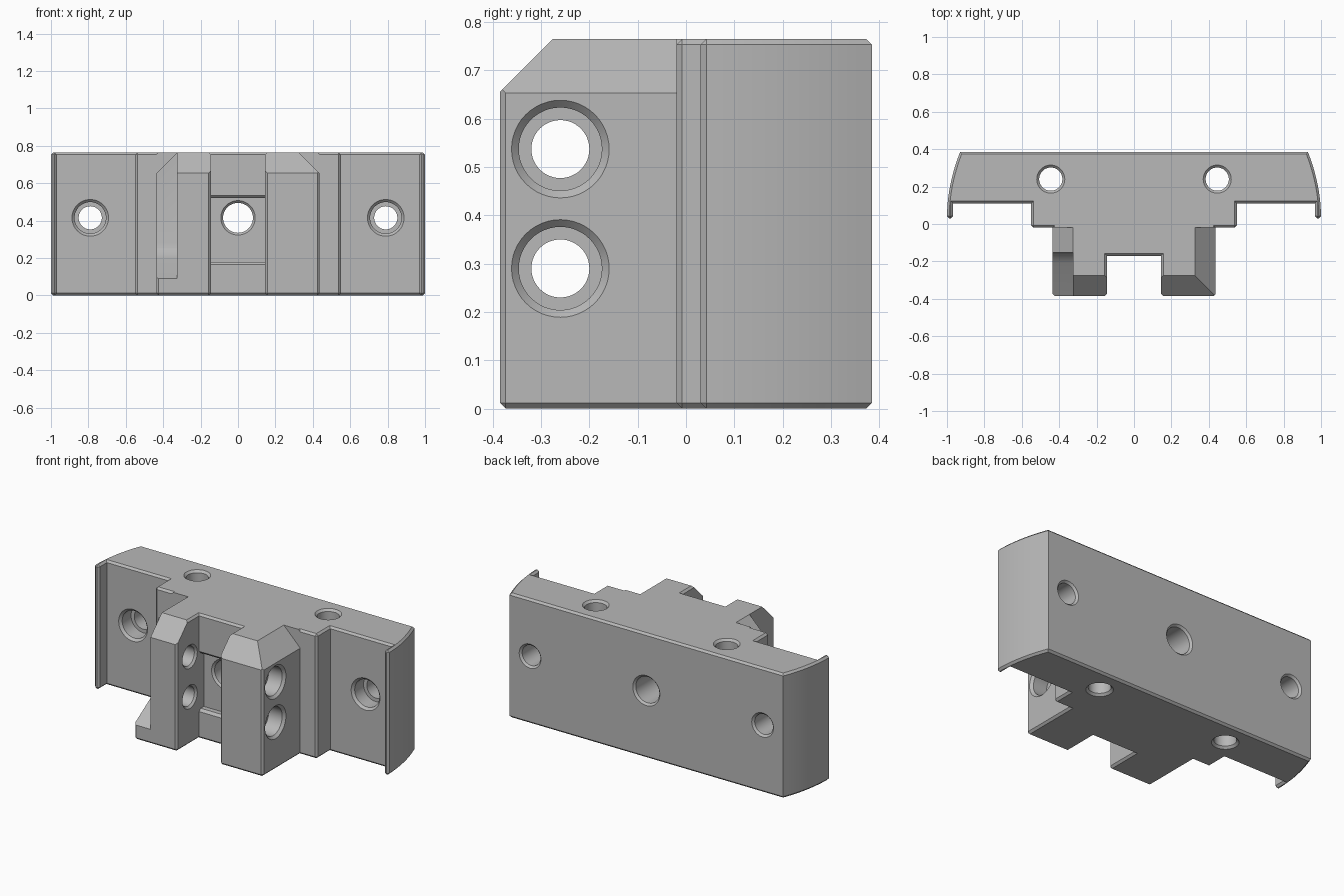
import bpy, bmesh, math
from mathutils import Vector

cube = bpy.data.objects.get("Cube")
if cube:
    bpy.data.objects.remove(cube, do_unlink=True)

H = 0.765        # overall height
BEV = 0.012      # small edge chamfer

grey = bpy.data.materials.new("light_grey")
grey.use_nodes = True
grey.diffuse_color = (0.48, 0.48, 0.48, 1)
grey.node_tree.nodes["Principled BSDF"].inputs["Base Color"].default_value = grey.diffuse_color


def finish(name, bm):
    bmesh.ops.recalc_face_normals(bm, faces=bm.faces)
    mesh = bpy.data.meshes.new(name)
    bm.to_mesh(mesh)
    bm.free()
    mesh.materials.append(grey)
    ob = bpy.data.objects.new(name, mesh)
    bpy.context.collection.objects.link(ob)
    return ob


def prism_bm(points, axis, lo, hi):
    """Extrude a 2D outline along an axis; the two free axes keep x, y, z order."""
    bm = bmesh.new()
    verts = []
    for p in points:
        c = list(p)
        c.insert("xyz".index(axis), lo)
        verts.append(bm.verts.new(c))
    face = bm.faces.new(verts)
    new = bmesh.ops.extrude_face_region(bm, geom=[face])["geom"]
    shift = Vector([hi - lo if a == axis else 0 for a in "xyz"])
    bmesh.ops.translate(bm, verts=[g for g in new if isinstance(g, bmesh.types.BMVert)], vec=shift)
    bmesh.ops.recalc_face_normals(bm, faces=bm.faces)
    return bm


def hole_bm(axis, a, b, steps, sides=48):
    """Turned cutter along an axis; steps are (position, radius)."""
    bm = bmesh.new()
    rings = []
    for t, r in steps:
        ring = []
        for i in range(sides):
            w = 2 * math.pi * i / sides
            c = [a + r * math.cos(w), b + r * math.sin(w)]
            c.insert("xyz".index(axis), t)
            ring.append(bm.verts.new(c))
        rings.append(ring)
    for r0, r1 in zip(rings, rings[1:]):
        for i in range(sides):
            j = (i + 1) % sides
            bm.faces.new((r0[i], r0[j], r1[j], r1[i]))
    bm.faces.new(rings[0])
    bm.faces.new(rings[-1])
    return bm


# Body outline seen from above: half of it, then mirrored
half = [(0.145, -0.17), (0.145, -0.385), (0.437, -0.385), (0.437, -0.02),
        (0.55, -0.02), (0.55, 0.11), (0.968, 0.11), (0.968, 0.03), (1.0, 0.03)]
for i in range(1, 13):
    t = i / 12
    half.append((1.0 - 0.07 * t ** 2, 0.03 + 0.355 * t))
outline = half + [(-x, y) for x, y in reversed(half)]

bm = prism_bm(outline, "z", 0, H)


def wants_chamfer(e):
    upright = abs(e.verts[0].co.z - e.verts[1].co.z) > 0.1
    if upright and e.verts[0].co.y > 0.04:
        return False
    return e.is_convex and e.calc_face_angle(0) > math.radians(40)


bmesh.ops.bevel(bm, geom=[e for e in bm.edges if wants_chamfer(e)], offset=BEV,
                segments=1, affect="EDGES", clamp_overlap=True)
body = finish("mount_body", bm)


def cut(bm):
    cutter = finish("cutter", bm)
    cutter.hide_render = True
    mod = body.modifiers.new("cut", "BOOLEAN")
    mod.operation = "DIFFERENCE"
    mod.solver = "EXACT"
    mod.object = cutter
    bpy.context.view_layer.objects.active = body
    bpy.ops.object.modifier_apply(modifier=mod.name)
    bpy.data.objects.remove(cutter, do_unlink=True)


# Sloped front and outer tops of the two lugs
cut(prism_bm([(-0.405, 0.635), (-0.255, 0.785), (-0.405, 0.785)], "x", -0.6, 0.6))
for s in (1, -1):
    cut(prism_bm([(s * 0.305, 0.785), (s * 0.457, 0.633), (s * 0.457, 0.785)], "y", -0.5, -0.02))

# Relief on the right lug with a sloped, curved floor
cut(prism_bm([(-0.42, 0.066), (-0.385, 0.09), (-0.21, 0.2), (-0.18, 0.222), (-0.16, 0.25),
              (-0.152, 0.28), (-0.152, 0.9), (-0.42, 0.9)], "x", -0.5, -0.325))

# Shallow recess in the central slot, with chamfered ends
cut(prism_bm([(-0.185, 0.165), (-0.17, 0.165), (-0.155, 0.18), (-0.125, 0.18),
              (-0.125, 0.52), (-0.155, 0.52), (-0.17, 0.535), (-0.185, 0.535)], "x", -0.1449, 0.1449))

# Central through hole
cut(hole_bm("y", 0, 0.415, [(-0.14, 0.105), (-0.125, 0.092), (-0.113, 0.08), (0.373, 0.08), (0.395, 0.102)]))

for s in (1, -1):
    # Counterbored mounting holes near the ends
    cut(hole_bm("y", s * 0.79, 0.415, [(0.09, 0.118), (0.124, 0.084), (0.21, 0.084),
                                       (0.21, 0.062), (0.373, 0.062), (0.395, 0.084)]))
    # Vertical holes
    cut(hole_bm("z", s * 0.445, 0.24, [(-0.01, 0.085), (0.013, 0.062), (H - 0.013, 0.062), (H + 0.01, 0.085)]))

# Cross holes through both lugs
for z in (0.29, 0.537):
    cut(hole_bm("x", -0.26, z, [(0.13, 0.087), (0.157, 0.06), (0.33, 0.06), (0.33, 0.086),
                                (0.422, 0.086), (0.45, 0.114)]))
    cut(hole_bm("x", -0.26, z, [(-0.5, 0.06), (-0.157, 0.06), (-0.13, 0.087)]))

# Smooth the curved walls and keep the edges crisp
bpy.ops.object.select_all(action="DESELECT")
body.select_set(True)
bpy.context.view_layer.objects.active = body
bpy.ops.object.shade_smooth_by_angle(angle=math.radians(20))
